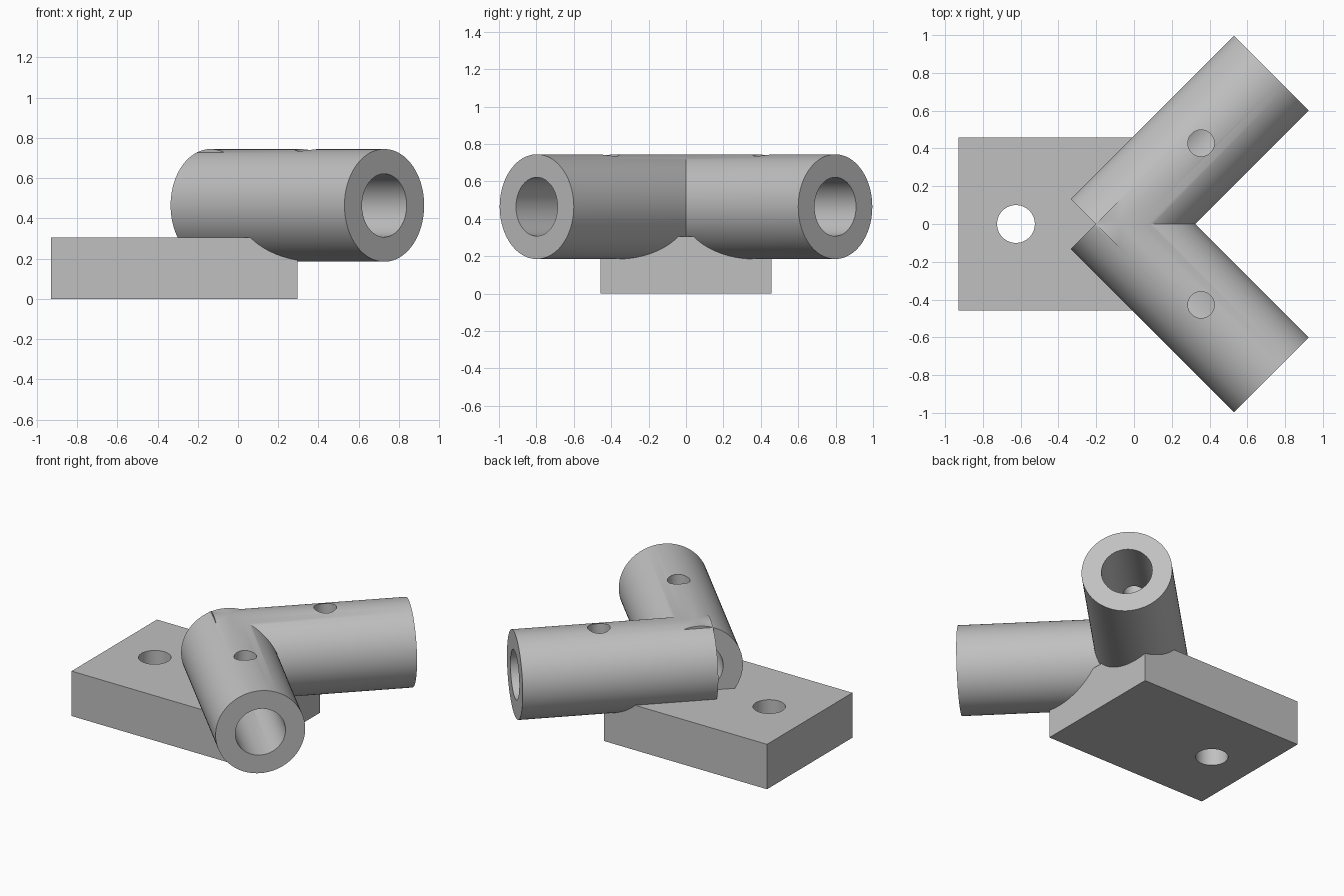
import bpy
import math
from mathutils import Vector

default = bpy.data.objects.get("Cube")
if default:
    bpy.data.objects.remove(default, do_unlink=True)

grey = bpy.data.materials.new("plain grey")
grey.use_nodes = True
colour = (0.53, 0.53, 0.53, 1)
grey.diffuse_color = colour
grey.node_tree.nodes["Principled BSDF"].inputs["Base Color"].default_value = colour

TUBE_R, BORE_R, TUBE_Z = 0.28, 0.157, 0.465


def cylinder(name, start, end, radius):
    """Closed cylinder between two points."""
    a, b = Vector(start), Vector(end)
    axis = b - a
    bpy.ops.mesh.primitive_cylinder_add(vertices=96, radius=radius, depth=axis.length,
                                        location=(a + b) / 2)
    ob = bpy.context.object
    ob.name = name
    ob.rotation_euler = axis.to_track_quat('Z', 'Y').to_euler()
    ob.data.materials.append(grey)
    return ob


def combine(body, tool, operation):
    """Apply a boolean and discard the tool."""
    mod = body.modifiers.new(operation, 'BOOLEAN')
    mod.operation = operation
    mod.solver = 'EXACT'
    mod.object = tool
    bpy.context.view_layer.objects.active = body
    bpy.ops.object.modifier_apply(modifier=mod.name)
    bpy.data.objects.remove(tool, do_unlink=True)


# Base plate
bpy.ops.mesh.primitive_cube_add(size=1, location=(-0.317, 0, 0.1525))
body = bpy.context.object
body.name = "angle_bracket"
body.scale = (1.225, 0.916, 0.305)
bpy.ops.object.transform_apply(location=True, rotation=False, scale=True)
body.data.materials.append(grey)

# Two crossing tubes, mirrored across y = 0
cutters = []
for side in (1, -1):
    near = Vector((-0.137, -0.066 * side, TUBE_Z))
    far = Vector((0.727, 0.798 * side, TUBE_Z))
    along = (far - near).normalized()
    combine(body, cylinder("tube", near, far, TUBE_R), 'UNION')
    cutters.append(cylinder("bore", near - along * 0.003, far + along * 0.1, BORE_R))
    # Screw hole through the upper wall only
    cutters.append(cylinder("screw_hole", (0.355, 0.428 * side, TUBE_Z),
                            (0.355, 0.428 * side, 1), 0.07))

# Mounting hole in the plate
cutters.append(cylinder("mounting_hole", (-0.625, 0, -0.1), (-0.625, 0, 0.4), 0.1))
for cutter in cutters:
    combine(body, cutter, 'DIFFERENCE')

bpy.ops.object.select_all(action='DESELECT')
body.select_set(True)
bpy.context.view_layer.objects.active = body
bpy.ops.object.shade_smooth_by_angle(angle=math.radians(30))
